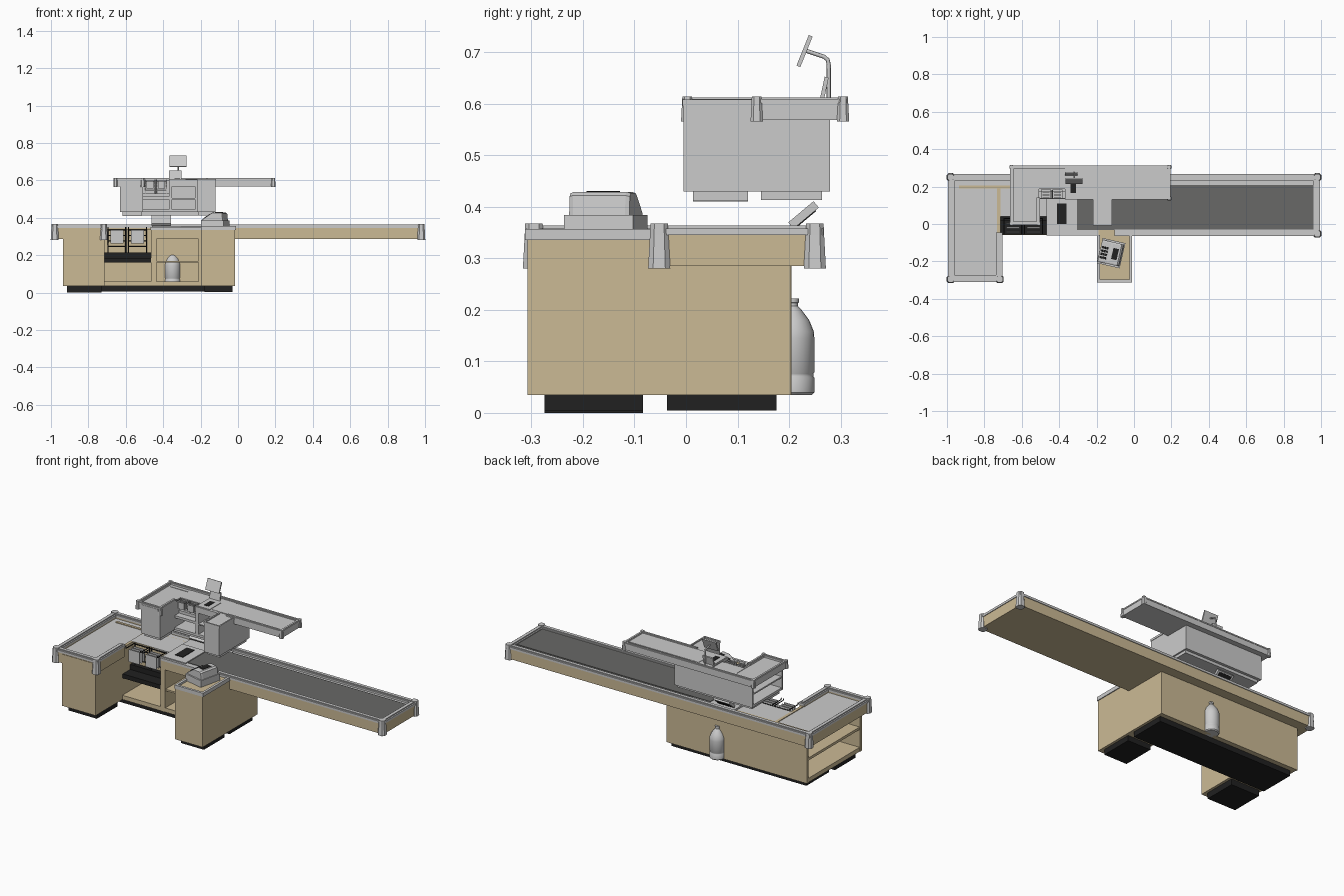
import bpy, bmesh
from math import radians, cos, sin, pi
from mathutils import Vector, Matrix

if "Cube" in bpy.data.objects:
    bpy.data.objects.remove(bpy.data.objects["Cube"])


def material(name, rgb):
    m = bpy.data.materials.new(name)
    m.diffuse_color = (*rgb, 1)
    m.use_nodes = True
    m.node_tree.nodes["Principled BSDF"].inputs["Base Color"].default_value = m.diffuse_color
    return m


TAN = material("tan_panel", (0.60, 0.49, 0.30))
BELT = material("belt_rubber", (0.14, 0.14, 0.135))
BLACK = material("black_plastic", (0.015, 0.015, 0.015))


def finish(name, bm, mat=None, smooth=False):
    bmesh.ops.recalc_face_normals(bm, faces=bm.faces)
    me = bpy.data.meshes.new(name)
    bm.to_mesh(me)
    bm.free()
    ob = bpy.data.objects.new(name, me)
    bpy.context.collection.objects.link(ob)
    if mat:
        me.materials.append(mat)
    if smooth:
        bpy.ops.object.select_all(action='DESELECT')
        ob.select_set(True)
        bpy.context.view_layer.objects.active = ob
        bpy.ops.object.shade_smooth_by_angle(angle=radians(35))
    return ob


def box(name, x, y, z, mat=None, M=Matrix()):
    """Box from three (min, max) ranges, transformed by M."""
    bm = bmesh.new()
    c = Vector([(a + b) / 2 for a, b in (x, y, z)])
    d = [b - a for a, b in (x, y, z)]
    bmesh.ops.create_cube(bm, size=1, matrix=M @ Matrix.Translation(c) @ Matrix.Diagonal((*d, 1)))
    return finish(name, bm, mat)


def prism(name, loops, mat=None, M=Matrix()):
    """Skin through matching loops of points, capped at both ends."""
    bm = bmesh.new()
    rings = [[bm.verts.new(M @ Vector(p)) for p in lp] for lp in loops]
    n = len(rings[0])
    for a, b in zip(rings, rings[1:]):
        for i in range(n):
            bm.faces.new((a[i], a[(i + 1) % n], b[(i + 1) % n], b[i]))
    bm.faces.new(rings[0])
    bm.faces.new(rings[-1])
    return finish(name, bm, mat)


def lathe(name, profile, loc, sides=24, mat=None):
    loops = [[(r * cos(2 * pi * i / sides), r * sin(2 * pi * i / sides), z) for i in range(sides)]
             for r, z in profile]
    ob = prism(name, loops, mat, Matrix.Translation(loc))
    bpy.ops.object.select_all(action='DESELECT')
    ob.select_set(True)
    bpy.context.view_layer.objects.active = ob
    bpy.ops.object.shade_smooth_by_angle(angle=radians(35))
    return ob


def post(name, cx, cy, M):
    """Chamfered corner bumper, flared toward the bottom."""
    def ring(h, z):
        c = h * 0.55
        return [(cx + a, cy + b, z) for a, b in
                ((h, -c), (h, c), (c, h), (-c, h), (-h, c), (-h, -c), (-c, -h), (c, -h))]
    prism(name, [ring(.0215, .28), ring(.018, .345), ring(.017, .367)], None, M)


def rod(name, pts, r, mat=None, M=Matrix(), res=2):
    cu = bpy.data.curves.new(name, 'CURVE')
    cu.dimensions = '3D'
    cu.bevel_depth, cu.bevel_resolution, cu.use_fill_caps = r, res, True
    sp = cu.splines.new('POLY')
    sp.points.add(len(pts) - 1)
    for p, q in zip(sp.points, pts):
        p.co = (*(M @ Vector(q)), 1)
    if mat:
        cu.materials.append(mat)
    ob = bpy.data.objects.new(name, cu)
    bpy.context.collection.objects.link(ob)


def counter(pre, M, end, tan, belt, black):
    def b(n, x, y, z, m=None):
        return box(pre + n, x, y, z, m, M)
    # plinths
    b("left_plinth", (-.915, -.73), (-.275, -.083), (0, .036), black)
    b("right_plinth", (-.18, -.03), (-.275, -.083), (.004, .036), black)
    b("back_plinth", (-.91, -.03), (-.037, .176), (.005, .036), black)
    # left arm, an open shelf unit facing left
    b("back_panel", (-.935, -.19), (.19, .205), (.035, .34), tan)
    b("left_front_panel", (-.935, -.715), (-.308, -.29), (.035, .34), tan)
    b("left_inner_panel", (-.732, -.715), (-.30, .195), (.035, .34), tan)
    for n, z in (("left_floor", (.035, .06)), ("left_shelf", (.165, .18)), ("left_top", (.285, .325))):
        b(n, (-.932, -.72), (-.30, .195), z, tan)
    # right leg with rimmed top
    b("right_leg", (-.195, -.015), (-.308, .204), (.035, .345), tan)
    b("leg_rim_front", (-.197, -.010), (-.312, -.298), (.335, .357))
    b("leg_rim_left", (-.197, -.183), (-.312, -.06), (.335, .357))
    b("leg_rim_right", (-.024, -.010), (-.312, -.06), (.335, .357))
    # middle bays
    b("bay_floor", (-.72, -.19), (-.058, .195), (.035, .06), tan)
    b("bay_divider", (-.465, -.435), (-.06, .195), (.035, .34), tan)
    b("bay_right_stile", (-.212, -.19), (-.06, .195), (.035, .34), tan)
    b("cubby_shelf", (-.44, -.20), (-.055, .195), (.16, .17), tan)
    b("cubby_fascia", (-.44, -.19), (-.06, -.04), (.285, .34), tan)
    b("bag_recess_back", (-.72, -.46), (.04, .055), (.18, .34), tan)
    b("bag_shelf", (-.715, -.465), (-.055, .19), (.16, .185), black)
    b("bag_shelf_upstand", (-.715, -.465), (.015, .04), (.185, .215), black)
    # work surfaces
    b("left_worktop", (-.975, -.72), (-.29, .245), (.322, .336))
    b("back_worktop", (-.73, -.46), (.04, .245), (.325, .34))
    b("scan_worktop", (-.467, -.19), (-.062, .245), (.335, .35))
    b("scanner_plate", (-.46, -.308), (-.05, .14), (.35, .356))
    b("scanner_glass", (-.412, -.36), (0, .11), (.355, .359), BLACK)
    # conveyor tray and belt
    b("tray_base", (-.195, end - .02), (-.05, .25), (.285, .325), tan)
    b("back_overhang", (-.985, -.19), (.20, .25), (.285, .325), tan)
    b("left_overhang", (-.985, -.93), (-.295, .205), (.285, .325), tan)
    b("belt_side_strip", (-.20, end - .025), (.20, .24), (.32, .347))
    b("conveyor_belt", (-.305, end - .03), (-.032, .208), (.325, .353), belt)
    # rails: panel wall with grey cap
    rails = (("back", (-.99, end - .01), (.235, .262)), ("right", (end - .037, end - .01), (-.06, .262)),
             ("belt_front", (-.10, end - .01), (-.06, -.033)), ("left", (-.99, -.963), (-.305, .262)),
             ("arm_front", (-.99, -.71), (-.305, -.278)), ("arm_inner", (-.735, -.708), (-.305, -.05)))
    for n, x, y in rails:
        b(n + "_rail", x, y, (.285, .345), tan)
        g = .004
        b(n + "_rail_cap", (x[0] - g, x[1] + g), (y[0] - g, y[1] + g), (.345, .358))
        b(n + "_rail_lip", (x[0] + g, x[1] - g), (y[0] + g, y[1] - g), (.355, .364))
    for i, (x, y) in enumerate(((-.98, .25), (end - .02, .25), (end - .02, -.052), (-.98, -.295), (-.718, -.295))):
        post(f"{pre}corner_bumper_{i}", x, y, M)
    # wire bag racks with hanging bag stacks
    s = M.to_scale()[0]
    for k, x0 in enumerate((-.695, -.585)):
        x1 = x0 + .095
        for j, x in enumerate((x0, x1)):
            rod(f"{pre}rack_upright_{k}{j}", [(x, .03, .21), (x, .03, .34), (x, -.05, .34), (x, -.055, .35)],
                .003 * s, black, M, 1)
        for j in range(4):
            z = .335 - .03 * j
            rod(f"{pre}rack_bar_{k}{j}", [(x0, .03, z), (x1, .03, z)], .003 * s, black, M, 1)
        for j in range(3):
            y = -.045 + .022 * j
            b(f"bag_stack_{k}{j}", (x0 + .012, x1 - .012), (y, y + .006), (.262, .335))


# lower counter and the smaller grey counter floating above it
counter("", Matrix(), 1.0, TAN, BELT, BLACK)
UP = Matrix.Translation((-.111, .166, .41)) @ Matrix.Scale(.555, 4)
counter("upper_", UP, .56, None, None, None)

# bottle set into the back panel
lathe("bottle", [(.038, .035), (.043, .04), (.043, .068), (.041, .071), (.041, .076), (.043, .079), (.043, .145),
                 (.042, .158), (.033, .18), (.018, .2), (.011, .207), (.011, .213), (.013, .214), (.013, .222)],
      (-.35, .206, 0))

# tilted reader panel on the lower counter
R = Matrix.Translation((-.41, .228, .384)) @ Matrix.Rotation(radians(-50), 4, 'X')
box("reader_panel", (-.052, .052), (-.008, .008), (-.032, .032), None, R)
box("reader_back", (-.04, .04), (.007, .010), (-.024, .024), BLACK, R)

# cash register, rotated on the right leg
K = Matrix.Translation((-.122, -.156, 0)) @ Matrix.Rotation(radians(-13), 4, 'Z')
box("register_drawer", (-.062, .062), (-.069, .069), (.345, .384), None, K)
prof = [(-.062, .382), (-.062, .388), (-.012, .423), (.0, .429), (.045, .429), (.054, .422), (.058, .382)]


def section(y, t):
    return [(x * t, y, .382 + (z - .382) * t) for x, z in prof]


prism("register_housing", [section(-.06, .94), section(-.052, 1), section(.052, 1), section(.06, .94)], None, K)
T = K @ Matrix.Translation((-.037, 0, .4065)) @ Matrix.Rotation(radians(-35), 4, 'Y')
for i in range(3):
    for j in range(4):
        cx, cy = -.016 + .015 * i, -.033 + .018 * j
        box(f"register_key_{i}{j}", (cx - .005, cx + .005), (cy - .006, cy + .006), (-.002, .003), BLACK, T)
box("register_display", (.006, .036), (-.03, .03), (.428, .431), BLACK, K)

# monitor on a bent pole, and small reader, on the upper counter
rod("monitor_pole", [(-.32, .277, .58), (-.32, .277, .675), (-.32, .275, .685), (-.32, .268, .691), (-.32, .232, .703)], .004)
S = Matrix.Translation((-.32, .230, .702)) @ Matrix.Rotation(radians(-22), 4, 'X')
box("monitor_screen", (-.045, .045), (-.004, .004), (-.032, .032), None, S)
Q = Matrix.Translation((-.335, .268, .628)) @ Matrix.Rotation(radians(-12), 4, 'X')
box("upper_reader", (-.034, .034), (-.004, .004), (-.024, .024), None, Q)
